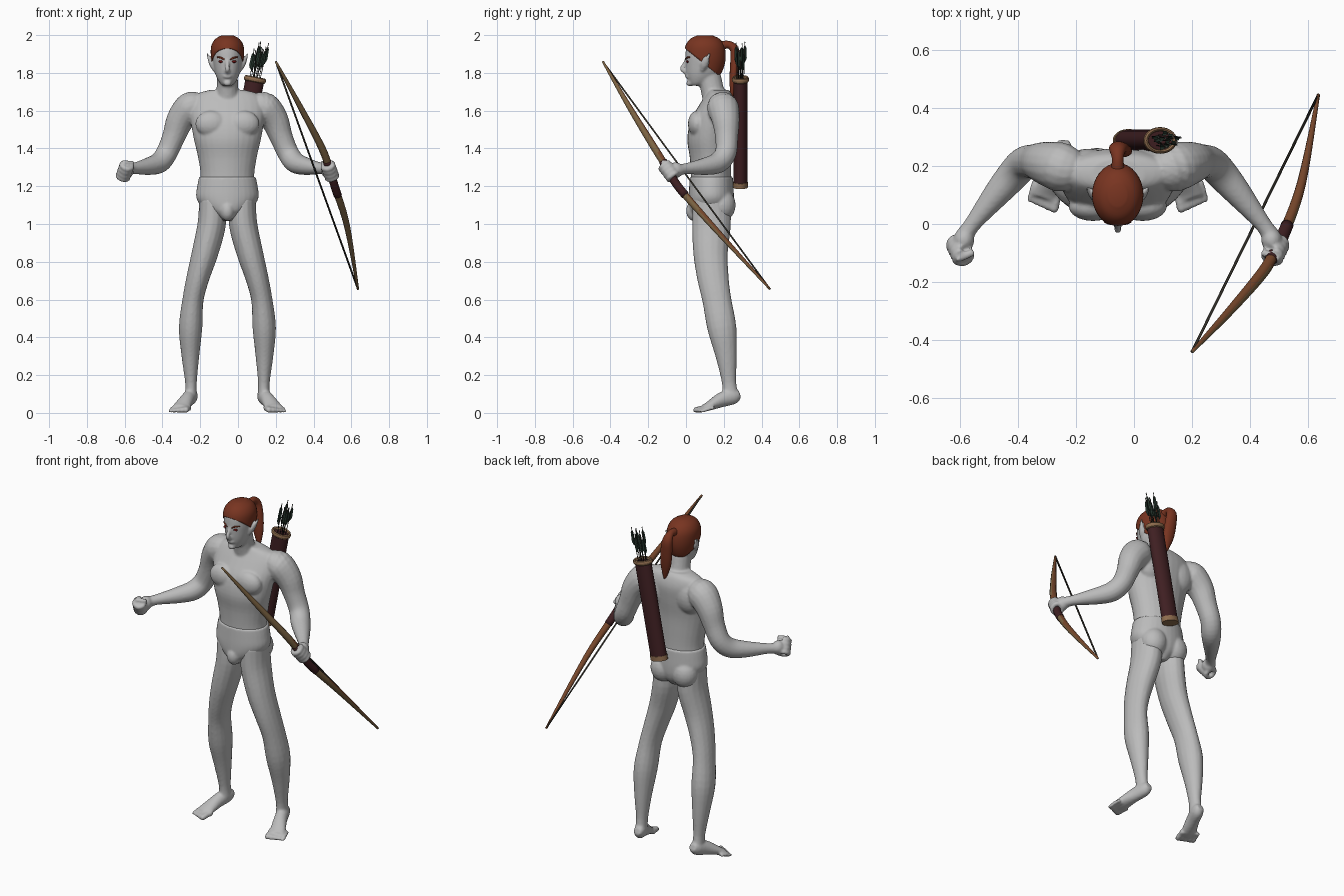
import bpy, bmesh, math, random
from mathutils import Vector, Matrix

if "Cube" in bpy.data.objects:
    bpy.data.objects.remove(bpy.data.objects["Cube"])
random.seed(4)
BODY_X = -0.056


def material(name, r, g, b):
    m = bpy.data.materials.new(name)
    m.use_nodes = True
    m.diffuse_color = (r, g, b, 1)
    m.node_tree.nodes["Principled BSDF"].inputs["Base Color"].default_value = (r, g, b, 1)
    return m


SKIN = material("pale grey skin", .5, .5, .5)
HAIR = material("auburn hair", .19, .035, .015)
LEATHER = material("dark maroon leather", .05, .014, .016)
TRIM = material("tan trim", .27, .15, .075)
WOOD = material("tan wood", .2, .125, .055)
BACK = material("red brown wood", .19, .065, .025)
CORD = material("dark cord", .03, .027, .02)
FEATHER = material("dark green feather", .018, .035, .025)
EYE = material("dark red eye", .13, .006, .006)
NOCK = material("light grey nock", .4, .42, .4)


def spline(rows, steps):
    """Catmull-Rom interpolation of rows of any width."""
    out = []
    for i in range(len(rows) - 1):
        a, b, c, d = (rows[min(max(i + j, 0), len(rows) - 1)] for j in (-1, 0, 1, 2))
        for s in range(steps):
            t = s / steps
            out.append([q + t / 2 * (r - p + t * (2 * p - 5 * q + 4 * r - w + t * (3 * (q - r) + w - p)))
                        for p, q, r, w in zip(a, b, c, d)])
    return out + [list(rows[-1])]


def loft(bm, rows, n=16, ref=(1, 0, 0), axis=None, steps=4, side=1):
    """Closed tube through rows of x, y, z, width radius, depth radius."""
    rows = spline([(r[0] * side, *r[1:4], r[-1]) for r in rows], steps)
    centres = [Vector(r[:3]) for r in rows]
    rings = []
    for i, r in enumerate(rows):
        t = Vector(axis) if axis else centres[min(i + 1, len(rows) - 1)] - centres[max(i - 1, 0)]
        t.normalize()
        u = Vector((ref[0] * side, *ref[1:]))
        u = (u - t * u.dot(t)).normalized()
        v = t.cross(u)
        angles = [2 * math.pi * k / n for k in range(n)]
        rings.append([bm.verts.new(centres[i] + u * r[3] * math.cos(a) + v * r[4] * math.sin(a)) for a in angles])
    for lo, hi in zip(rings, rings[1:]):
        for k in range(n):
            bm.faces.new((lo[k], lo[(k + 1) % n], hi[(k + 1) % n], hi[k]))
    bm.faces.new(rings[0][::-1])
    bm.faces.new(rings[-1])


def ball(bm, centre, size, side=1):
    m = Matrix.Translation((centre[0] * side, *centre[1:])) @ Matrix.Diagonal((*size, 1))
    bmesh.ops.create_uvsphere(bm, u_segments=20, v_segments=12, radius=1, matrix=m)


def finish(bm, name, *mats, x=0, voxel=0, rule=None):
    bmesh.ops.recalc_face_normals(bm, faces=bm.faces)
    for f in bm.faces:
        f.smooth = True
        if rule:
            f.material_index = rule(f)
    mesh = bpy.data.meshes.new(name)
    bm.to_mesh(mesh)
    bm.free()
    for m in mats:
        mesh.materials.append(m)
    ob = bpy.data.objects.new(name, mesh)
    bpy.context.collection.objects.link(ob)
    ob.location.x = x
    if voxel:
        re = ob.modifiers.new("blend", 'REMESH')
        re.mode, re.voxel_size, re.use_smooth_shade = 'VOXEL', voxel, True
        sm = ob.modifiers.new("soften", 'SMOOTH')
        sm.factor, sm.iterations = .5, 4
    return ob


# Torso and neck
bm = bmesh.new()
loft(bm, [(0, .135, 1.08, .14, .105), (0, .135, 1.15, .155, .11), (0, .133, 1.25, .142, .107),
          (0, .13, 1.35, .155, .11), (0, .125, 1.45, .178, .118), (0, .14, 1.55, .195, .115),
          (0, .165, 1.63, .2, .095), (0, .175, 1.685, .17, .07), (0, .17, 1.71, .09, .055)],
     n=28, axis=(0, 0, 1))
loft(bm, [(0, .16, 1.64, .07, .07), (0, .14, 1.71, .058, .063), (0, .12, 1.79, .055, .065)], axis=(0, 0, 1))

# Head and nose
HEAD = [(0, .055, 1.732, .025, .028), (0, .07, 1.75, .043, .055), (0, .088, 1.79, .063, .086),
        (0, .097, 1.84, .075, .1), (0, .1, 1.89, .082, .104), (0, .1, 1.94, .08, .097),
        (0, .1, 1.975, .06, .074), (0, .1, 1.994, .028, .036)]
loft(bm, HEAD, n=28, axis=(0, 0, 1))
loft(bm, [(0, .004, 1.875, .008), (0, -.01, 1.845, .01), (0, -.02, 1.82, .013), (0, 0, 1.805, .014)])
ball(bm, (0, .006, 1.78), (.024, .012, .009))
ball(bm, (0, .02, 1.745), (.022, .02, .016))

GRIP = Vector((.543, -.09, 1.28))
for s in (1, -1):
    # Chest, ear
    ball(bm, (.085, .06, 1.53), (.085, .05, .07), s)
    ball(bm, (.1, .2, 1.58), (.09, .06, .1), s)
    loft(bm, [(.068, .085, 1.815, .01), (.086, .1, 1.85, .012, .02), (.108, .125, 1.905, .005)], side=s)
    # Arm
    loft(bm, [(.15, .18, 1.62, .07), (.195, .195, 1.615, .085), (.25, .21, 1.55, .074), (.285, .215, 1.46, .061),
              (.322, .21, 1.375, .057), (.36, .17, 1.325, .056), (.42, .1, 1.305, .046), (.5, 0, 1.293, .029),
              (.53, -.045, 1.285, .033)], ref=(1, 1, 0), side=s)
    # Fist wrapped round the grip
    ball(bm, (.53, -.055, 1.285), (.036, .04, .042), s)
    along = Vector((.28, .57, -.77)).normalized()
    out = Vector((.03, -.09, -.01))
    out = (out - along * out.dot(along)).normalized()
    across = along.cross(out)
    for k in range(4):
        base = GRIP + along * (k - 1.5) * .024
        arc = [base + .029 * (out * math.cos(a) + across * math.sin(a)) for a in (2.7, 1.6, .5, -.6, -1.7, -2.5)]
        loft(bm, [(*p, .0135) for p in arc], n=10, ref=along, side=s)
    thumb = [GRIP - along * .05 + across * w - out * d for w, d in ((.02, .035), (.0, .012), (-.025, -.012))]
    loft(bm, [(*p, .013) for p in thumb], n=10, ref=along, side=s)
    # Leg
    loft(bm, [(.08, .135, 1.13, .07, .1), (.083, .135, 1.0, .075, .103), (.118, .13, .85, .07, .092),
              (.155, .142, .72, .061, .084), (.182, .163, .6, .056, .077), (.195, .19, .45, .062, .077),
              (.196, .213, .3, .047, .056), (.193, .228, .16, .031, .038), (.193, .235, .09, .033, .045)], side=s)
    # Foot and toes
    loft(bm, [(.187, .285, .1, .022, .02), (.19, .255, .09, .034, .042), (.212, .19, .07, .037, .04),
              (.242, .115, .033, .046, .023), (.25, .09, .025, .046, .018)], side=s)
    for k in range(5):
        x, y = .212 + .0205 * k, .075 + .009 * k
        r = .016 - .0015 * k
        loft(bm, [(x - .01, y + .04, .027, r), (x, y + .01, .022, r), (x + .008, y - .025, r, r),
                  (x + .01, y - .036, r, r / 2)], n=10, side=s)
finish(bm, "body", SKIN, x=BODY_X, voxel=.007)

# Briefs
bm = bmesh.new()
loft(bm, [(0, .134, 1.25, .15, .114), (0, .134, 1.2, .16, .117), (0, .134, 1.14, .165, .12),
          (0, .133, 1.09, .135, .118), (0, .13, 1.05, .08, .105), (0, .13, 1.015, .035, .07)],
     n=32, axis=(0, 0, 1))
ball(bm, (0, .045, 1.07), (.04, .045, .055))
for s in (1, -1):
    ball(bm, (.072, .19, 1.1), (.076, .073, .085), s)
finish(bm, "briefs", SKIN, x=BODY_X, voxel=.007)

# Hair cap, trimmed along the hairline
bm = bmesh.new()
loft(bm, [(0, r[1], 1.865 + (r[2] - 1.865) * 1.04, r[3] * 1.07, r[4] * 1.06) for r in HEAD],
     n=32, axis=(0, 0, 1))
bmesh.ops.bisect_plane(bm, geom=bm.verts[:] + bm.edges[:] + bm.faces[:], plane_co=(0, 0, 1.925),
                       plane_no=(0, .8, 1), clear_inner=True)
cap = finish(bm, "hair_cap", HAIR, x=BODY_X)
cap.modifiers.new("thickness", 'SOLIDIFY').thickness = .01

# Ponytail and its tie
bm = bmesh.new()
loft(bm, [(0, .18, 1.94, .025), (0, .225, 1.95, .02), (0, .258, 1.92, .03, .024), (.008, .258, 1.85, .036, .024),
          (.018, .25, 1.76, .032, .02), (.03, .242, 1.67, .006)])
finish(bm, "ponytail", HAIR, x=BODY_X)

# Eyes and brows
eyes, brows = bmesh.new(), bmesh.new()
for s in (1, -1):
    ball(eyes, (.033, .008, 1.86), (.015, .007, .007), s)
    loft(brows, [(.014, .001, 1.87, .004), (.034, .004, 1.88, .005), (.054, .02, 1.883, .003)],
         n=8, ref=(0, 0, 1), side=s)
finish(eyes, "eyes", EYE, x=BODY_X)
finish(brows, "eyebrows", HAIR, x=BODY_X)

# Bow limbs, darker on the rear side
BOW = [(.2, -.44, 1.86, .006), (.33, -.3, 1.62, .015), (.445, -.165, 1.4, .02), (.487, -.09, 1.28, .019),
       (.515, -.035, 1.19, .02), (.577, .14, .99, .016), (.635, .445, .655, .006)]
bm = bmesh.new()
loft(bm, BOW, n=10, steps=6)
finish(bm, "bow", WOOD, BACK, rule=lambda f: int(f.normal.y > .1))
bm = bmesh.new()
loft(bm, [(*r[:3], .022) for r in spline(BOW, 4)[10:18]], n=12, steps=2)
finish(bm, "bow_grip", LEATHER)
bm = bmesh.new()
loft(bm, [(*BOW[0][:3], .005), (*BOW[-1][:3], .005)], n=6, steps=1)
finish(bm, "bow_string", CORD)

# Quiver with tan rim and base
low, high = Vector((-.02, .288, 1.2)), Vector((.09, .288, 1.765))
lean = (high - low).normalized()
for name, mat, a, b, grow in (("quiver", LEATHER, 0, 1, 1), ("quiver_base", TRIM, -.01, .04, 1.06)):
    bm = bmesh.new()
    loft(bm, [(*low.lerp(high, t), .05 * grow, .037 * grow) for t in (a, b)], n=24, steps=1)
    finish(bm, name, mat)
for ob in bpy.data.objects:
    if ob.name.startswith("quiver"):
        bpy.context.view_layer.objects.active = ob
        ob.select_set(True)
bpy.ops.object.shade_smooth_by_angle()
bpy.ops.mesh.primitive_torus_add(major_radius=.05, minor_radius=.009, major_segments=28, minor_segments=8,
                                 location=high, rotation=(0, math.atan2(lean.x, lean.z), 0))
rim = bpy.context.object
rim.name, rim.scale = "quiver_rim", (1, .78, 1.6)
rim.data.materials.append(TRIM)
bpy.ops.object.shade_smooth_by_angle()

# Arrows: shafts, feather vanes and nocks
shafts, vanes, nocks = bmesh.new(), bmesh.new(), bmesh.new()
for k in range(10):
    a, r = k * 2.4, .036 * math.sqrt((k + .5) / 10)
    spread = Vector((r * math.cos(a), r * .75 * math.sin(a), 0))
    tip = high + spread * 1.1 + lean * random.uniform(.15, .205)
    foot = high + spread * .8 - lean * .03
    loft(shafts, [(*foot, .002), (*tip, .002)], n=5, steps=1)
    ball(nocks, tip, (.003, .003, .005))
    for j in range(3):
        w = a + j * math.pi * 2 / 3
        side = Vector((math.cos(w), math.sin(w), 0))
        vanes.faces.new([vanes.verts.new(tip - lean * d + side * e)
                         for d, e in ((.012, 0), (.03, .009), (.085, .011), (.11, 0))])
finish(shafts, "arrow_shafts", CORD)
finish(vanes, "arrow_feathers", FEATHER)
finish(nocks, "arrow_nocks", NOCK)
